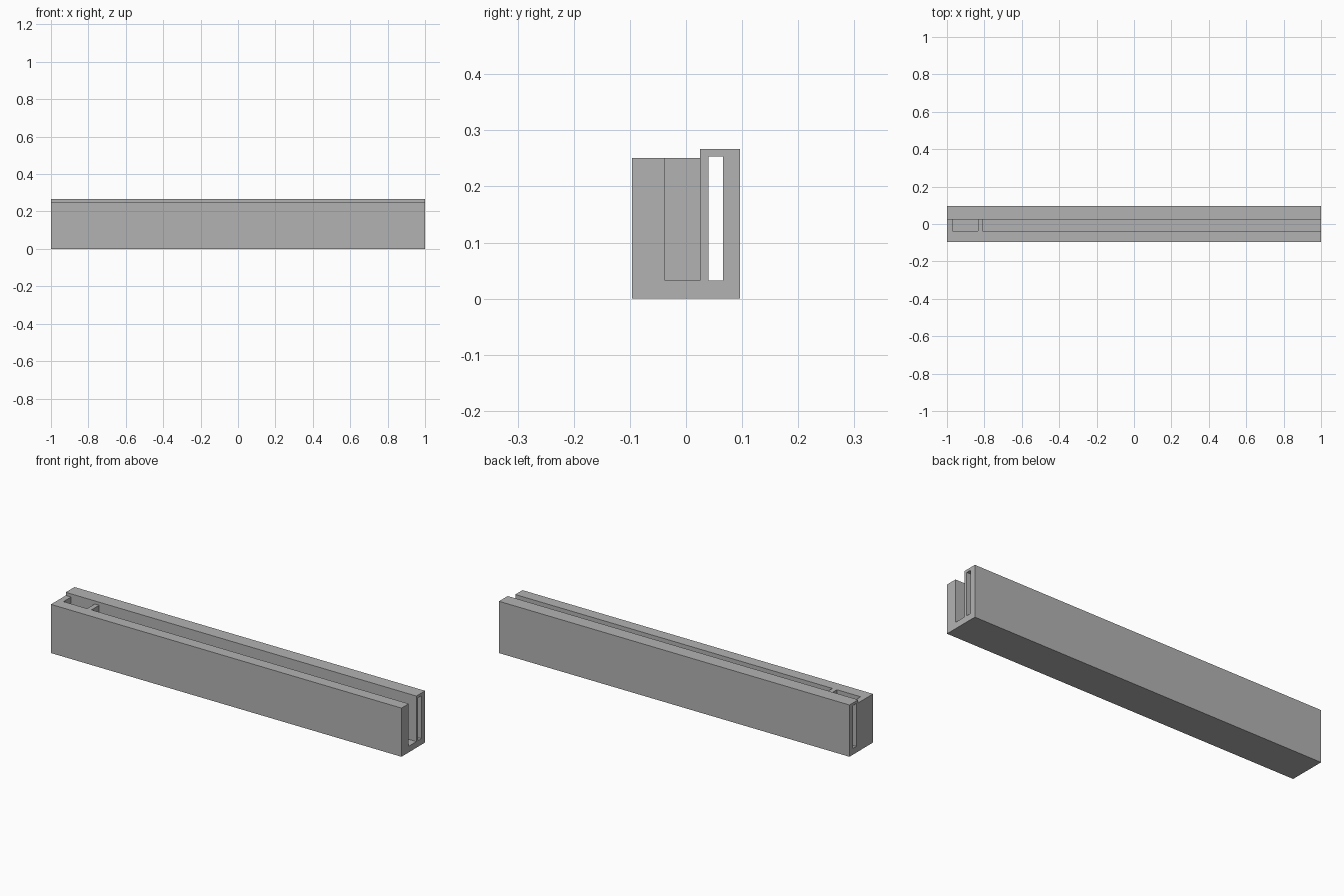
import bpy
import bmesh

cube = bpy.data.objects.get("Cube")
if cube:
    bpy.data.objects.remove(cube, do_unlink=True)

# Shared dimensions
HALF_LENGTH = 1.0
FRONT, BACK = -0.096, 0.096
GROOVE_FRONT, GROOVE_BACK = -0.037, 0.025
FLOOR, RIM, BACK_TOP = 0.032, 0.251, 0.267

grey = bpy.data.materials.new("grey")
grey.use_nodes = True
colour = (0.45, 0.45, 0.45, 1)
grey.diffuse_color = colour
grey.node_tree.nodes["Principled BSDF"].inputs["Base Color"].default_value = colour


def extrude_profile(name, profile, x0, x1):
    """Extrude a (y, z) outline along x."""
    bm = bmesh.new()
    face = bm.faces.new([bm.verts.new((x0, y, z)) for y, z in profile])
    extruded = bmesh.ops.extrude_face_region(bm, geom=[face])
    verts = [g for g in extruded["geom"] if isinstance(g, bmesh.types.BMVert)]
    bmesh.ops.translate(bm, verts=verts, vec=(x1 - x0, 0, 0))
    bmesh.ops.recalc_face_normals(bm, faces=bm.faces)
    mesh = bpy.data.meshes.new(name)
    bm.to_mesh(mesh)
    bm.free()
    mesh.materials.append(grey)
    obj = bpy.data.objects.new(name, mesh)
    bpy.context.collection.objects.link(obj)
    return obj


def cut_box(target, name, x, y, z):
    """Subtract a box given by its (min, max) ranges."""
    outline = [(y[0], z[0]), (y[1], z[0]), (y[1], z[1]), (y[0], z[1])]
    cutter = extrude_profile(name, outline, *x)
    cutter.hide_render = True
    mod = target.modifiers.new(name, 'BOOLEAN')
    mod.operation = 'DIFFERENCE'
    mod.solver = 'EXACT'
    mod.object = cutter
    bpy.context.view_layer.objects.active = target
    bpy.ops.object.modifier_apply(modifier=mod.name)
    bpy.data.objects.remove(cutter, do_unlink=True)


# Solid rail with a raised back wall
rail = extrude_profile("slotted_rail", [
    (FRONT, 0), (BACK, 0), (BACK, BACK_TOP),
    (GROOVE_BACK, BACK_TOP), (GROOVE_BACK, RIM), (FRONT, RIM),
], -HALF_LENGTH, HALF_LENGTH)

groove = (GROOVE_FRONT, GROOVE_BACK)
# Long groove, open at one end
cut_box(rail, "long_groove", (-0.81, 1.1), groove, (FLOOR, 0.4))
# Small closed pocket beside the divider
cut_box(rail, "end_pocket", (-0.97, -0.835), groove, (FLOOR, 0.4))
# Narrow slot through the full length of the back wall
cut_box(rail, "back_wall_slot", (-1.1, 1.1), (0.04, 0.066), (FLOOR, 0.253))
